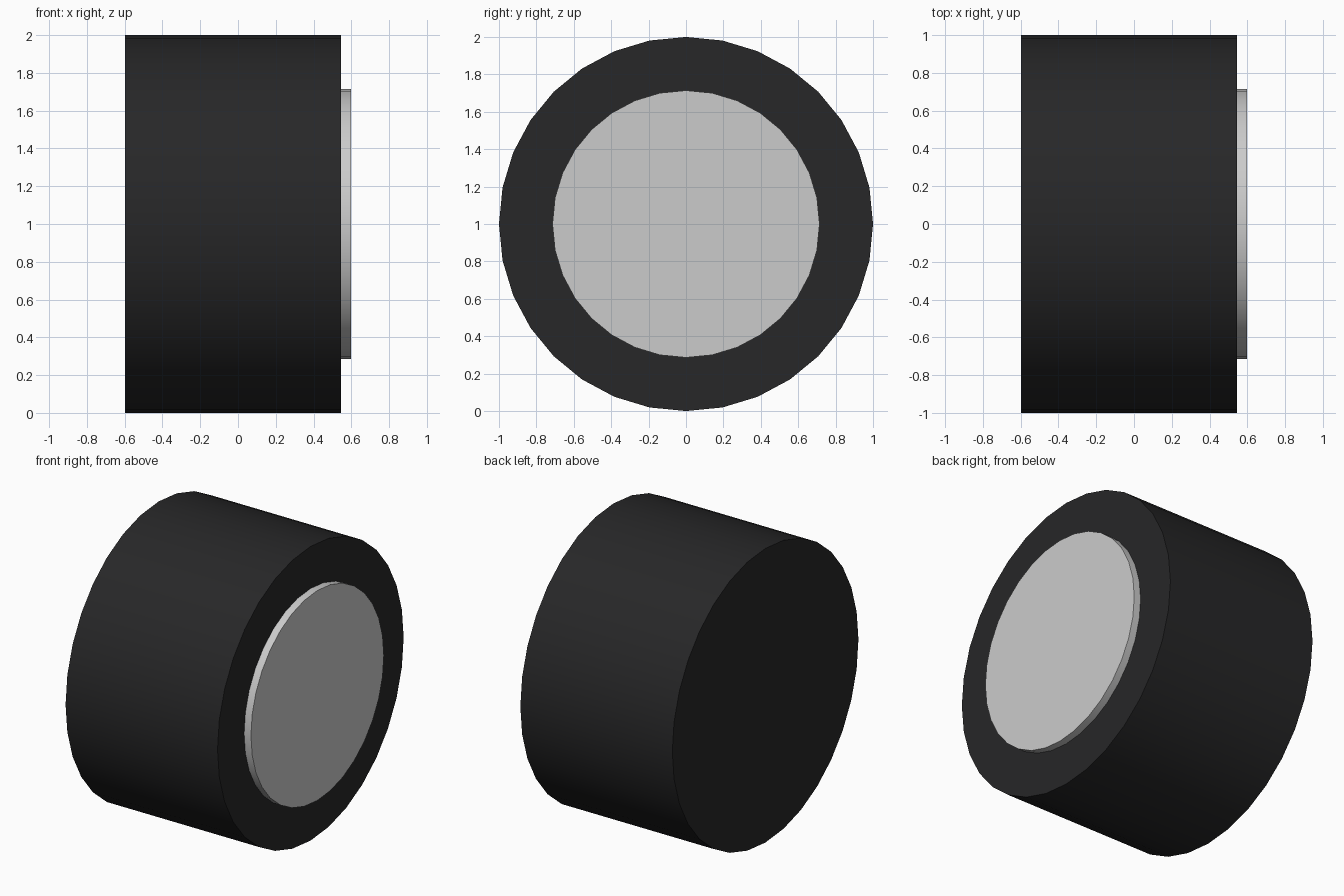
import bpy
import math

if "Cube" in bpy.data.objects:
    bpy.data.objects.remove(bpy.data.objects["Cube"])

SIDES = 32


def disc(name, radius, x0, x1):
    """Closed cylinder lying along x, axis at z = 1."""
    bpy.ops.mesh.primitive_cylinder_add(
        vertices=SIDES, radius=radius, depth=x1 - x0,
        location=((x0 + x1) / 2, 0, 1), rotation=(0, math.pi / 2, 0))
    obj = bpy.context.object
    obj.name = name
    bpy.ops.object.transform_apply(location=False, rotation=True, scale=True)
    bpy.ops.object.shade_smooth_by_angle(angle=math.radians(30))
    return obj


# Black rubber tyre, closed on the inner side
tyre = disc("tyre", 1.0, -0.597, 0.546)
rubber = bpy.data.materials.new("black_rubber")
rubber.diffuse_color = (0.02, 0.02, 0.021, 1)
rubber.use_nodes = True
rubber.node_tree.nodes["Principled BSDF"].inputs["Base Color"].default_value = rubber.diffuse_color
tyre.data.materials.append(rubber)

# Grey hub plate standing proud of the outer face
disc("hub_plate", 0.714, 0.50, 0.597)
